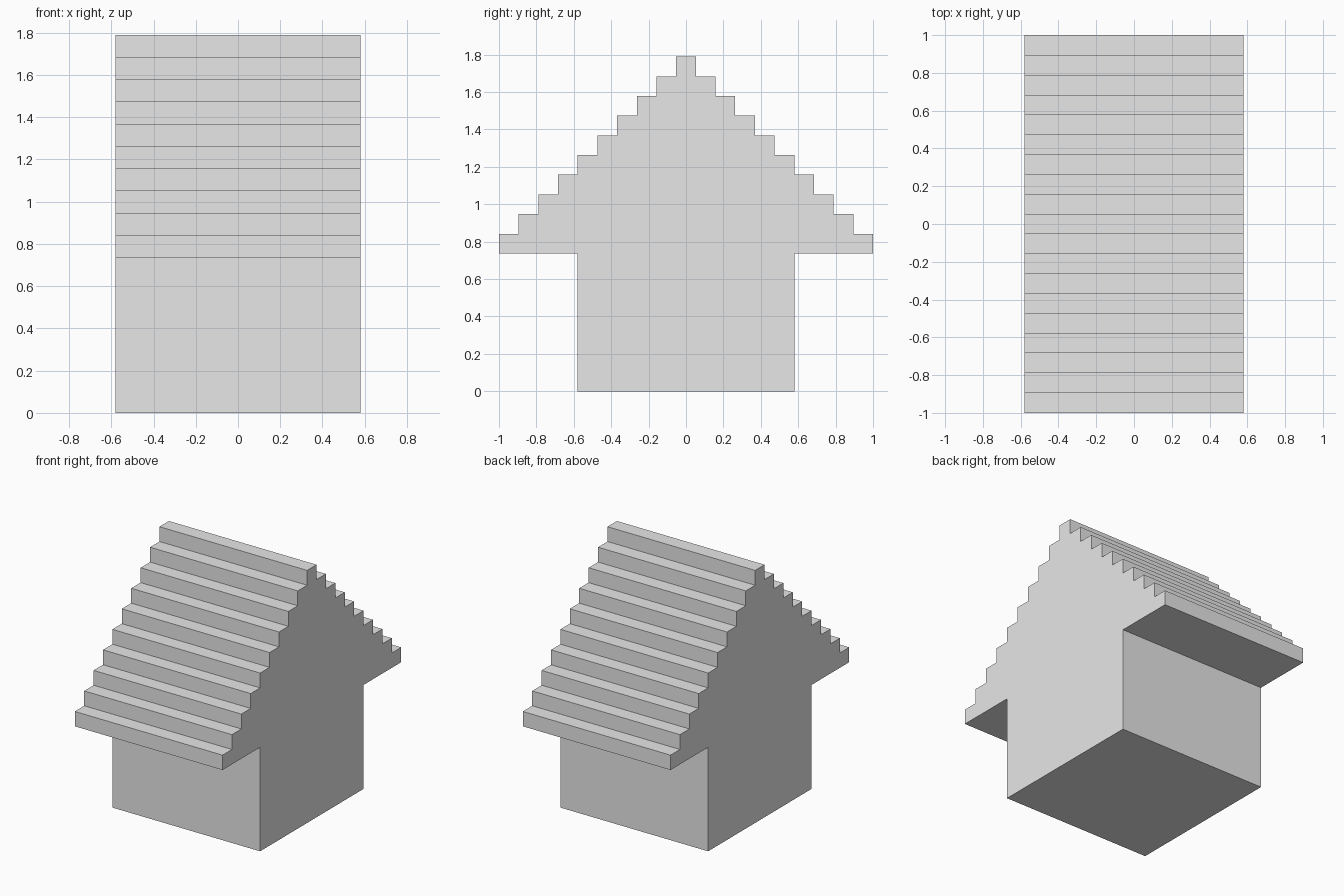
import bpy
import bmesh
from mathutils import Vector

# Remove the default cube
cube = bpy.data.objects.get("Cube")
if cube:
    bpy.data.objects.remove(cube, do_unlink=True)

# The whole house sits on a square module: the eaves span 19 modules
UNIT = 2 / 19
HALF_WIDTH = 5.5      # half of the wall block, in modules
WALL_HEIGHT = 7
EAVE = 9.5            # half of the lowest roof step
STEPS = 10

# Plain grey
grey = bpy.data.materials.new("plain_grey")
grey.use_nodes = True
colour = (0.8, 0.8, 0.8, 1)
grey.diffuse_color = colour
grey.node_tree.nodes["Principled BSDF"].inputs["Base Color"].default_value = colour

# Half of the gable outline: wall, eave, then the steps up to the ridge
half = [(HALF_WIDTH, 0), (HALF_WIDTH, WALL_HEIGHT)]
for step in range(STEPS):
    y, z = EAVE - step, WALL_HEIGHT + step
    half += [(y, z), (y, z + 1)]
outline = half + [(-y, z) for y, z in reversed(half)]

# Extrude the mirrored outline across the width of the house
bm = bmesh.new()
verts = [bm.verts.new(Vector((-HALF_WIDTH, y, z)) * UNIT) for y, z in outline]
gable = bm.faces.new(verts)
result = bmesh.ops.extrude_face_region(bm, geom=[gable], use_keep_orig=True)
moved = [g for g in result["geom"] if isinstance(g, bmesh.types.BMVert)]
bmesh.ops.translate(bm, verts=moved, vec=(2 * HALF_WIDTH * UNIT, 0, 0))
bmesh.ops.recalc_face_normals(bm, faces=bm.faces)

mesh = bpy.data.meshes.new("house_with_stepped_roof")
bm.to_mesh(mesh)
bm.free()
mesh.materials.append(grey)
house = bpy.data.objects.new("house_with_stepped_roof", mesh)
bpy.context.collection.objects.link(house)
